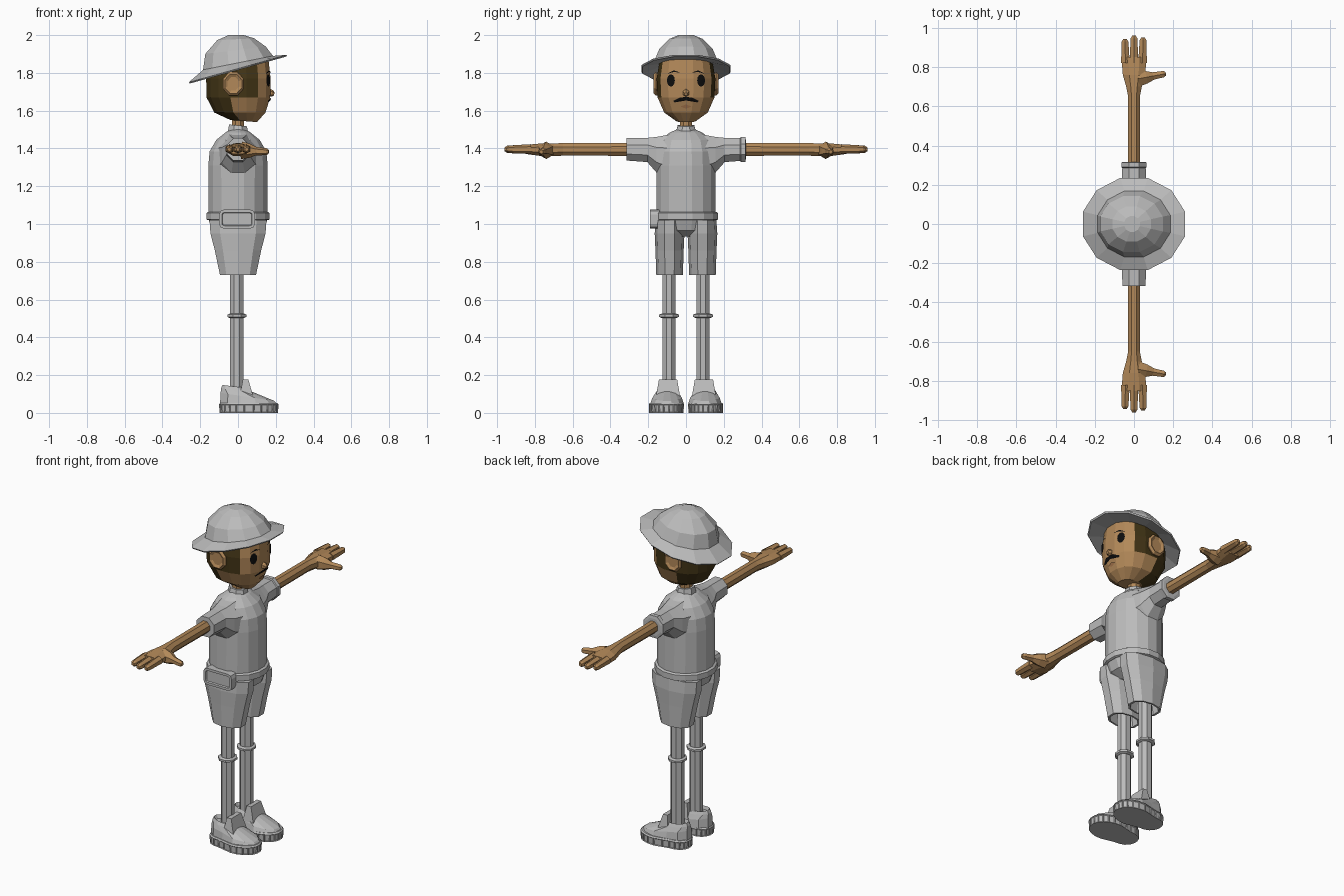
import bpy, bmesh, math
from mathutils import Matrix, Vector
from mathutils.bvhtree import BVHTree

if "Cube" in bpy.data.objects:
    bpy.data.objects.remove(bpy.data.objects["Cube"])


def material(name, rgb):
    m = bpy.data.materials.new(name)
    m.diffuse_color = (*rgb, 1)
    m.use_nodes = True
    m.node_tree.nodes["Principled BSDF"].inputs["Base Color"].default_value = m.diffuse_color
    return m


GREY = material("grey", (0.5, 0.5, 0.5))
SKIN = material("skin", (0.45, 0.25, 0.10))
HAIR = material("dark_brown_hair", (0.055, 0.035, 0.008))
BLACK = material("black", (0.004, 0.004, 0.004))
LIPS = material("lips", (0.36, 0.17, 0.07))


def loft(bm, rings, n=8, M=Matrix(), pw=1.0):
    """Skin over rings (cx, z, rx, ry, slope); flat sides face the axes."""
    k, prev = 1 / math.cos(math.pi / n), None
    p = lambda v: math.copysign(abs(v) ** pw, v)
    for cx, z, rx, ry, sl in rings:
        ring = []
        for i in range(n):
            a = (i + 0.5) * math.tau / n
            x, y = rx * p(math.cos(a)) * k, ry * p(math.sin(a)) * k
            ring.append(bm.verts.new(M @ Vector((cx + x, y, z + sl * x))))
        if prev:
            for i in range(n):
                j = (i + 1) % n
                bm.faces.new((prev[i], prev[j], ring[j], ring[i]))
        else:
            bm.faces.new(ring[::-1])
        prev = ring
    bm.faces.new(prev)


def tube(bm, a, b, steps, n=6):
    """Straight limb from a to b with (fraction, radius) steps."""
    a, b = Vector(a), Vector(b)
    M = Matrix.Translation(a) @ (b - a).to_track_quat('Z', 'Y').to_matrix().to_4x4()
    loft(bm, [(0, t * (b - a).length, r, r, 0) for t, r in steps], n, M)


def finish(bm, name, *mats, fix=True):
    if fix:
        bmesh.ops.recalc_face_normals(bm, faces=bm.faces[:])
    me = bpy.data.meshes.new(name)
    bm.to_mesh(me)
    bm.free()
    for m in mats:
        me.materials.append(m)
    ob = bpy.data.objects.new(name, me)
    bpy.context.collection.objects.link(ob)


def lofted(name, mat, rings, n=8, M=Matrix(), pw=1.0):
    bm = bmesh.new()
    loft(bm, rings, n, M, pw)
    finish(bm, name, mat)


# Hat: tilted brim and faceted crown
lofted("hat", GREY, [
    (0, 1.84, .15, .14, .2), (0, 1.815, .255, .23, .279), (0, 1.823, .26, .235, .279),
    (0, 1.853, .185, .168, .2), (-.013, 1.92, .16, .142, .12),
    (-.012, 1.978, .098, .09, .05), (-.01, 2.0, .04, .04, 0)], 12)

# Head: hair coloured by position
bm = bmesh.new()
loft(bm, [(.03, 1.545, .07, .05, -.08), (.01, 1.59, .135, .115, 0), (.002, 1.67, .168, .15, 0),
          (.002, 1.77, .17, .155, 0), (0, 1.855, .16, .14, .15)], 16, pw=.85)
bmesh.ops.recalc_face_normals(bm, faces=bm.faces[:])
for f in bm.faces:
    c = f.calc_center_median()
    f.material_index = int(c.x < -.015 or (c.x < .1 and c.z > 1.69))
head_tree = BVHTree.FromBMesh(bm)
finish(bm, "head", SKIN, HAIR)


def decal(name, mat, pts):
    """Thin plate of (y, z) points laid on the face."""
    bm = bmesh.new()

    def put(y, z):
        hit = head_tree.ray_cast(Vector((1, y, z)), Vector((-1, 0, 0)))[0]
        return bm.verts.new(hit + Vector((.006, 0, 0)))
    mid = put(sum(q[0] for q in pts) / len(pts), sum(q[1] for q in pts) / len(pts))
    vs = [put(*q) for q in pts]
    for i in range(len(vs)):
        f = bm.faces.new((mid, vs[i], vs[(i + 1) % len(vs)]))
        f.normal_update()
        if f.normal.x < 0:
            f.normal_flip()
    finish(bm, name, mat, fix=False)


# Face details
for s, side in ((1, "left"), (-1, "right")):
    decal(side + "_eye", BLACK, [(s * .08 + .021 * math.cos(i * math.tau / 12),
                                  1.76 + .033 * math.sin(i * math.tau / 12)) for i in range(12)])
    decal(side + "_eyebrow", BLACK, [(s * .03, 1.802), (s * .065, 1.814), (s * .1, 1.795), (s * .065, 1.806)])
    decal(side + "_moustache", BLACK, [(0, 1.672), (s * .03, 1.67), (s * .067, 1.652),
                                       (s * .06, 1.644), (0, 1.654)])
decal("mouth", LIPS, [(.03, 1.622), (0, 1.633), (-.03, 1.622), (0, 1.611)])
bm = bmesh.new()
tube(bm, (.15, 0, 1.70), (.192, 0, 1.688), [(0, .018), (.7, .016), (1, .008)])
finish(bm, "nose", SKIN)

# Neck, collar and shirt body
lofted("neck", SKIN, [(0, 1.48, .033, .033, 0), (0, 1.58, .033, .033, 0)])
lofted("collar", GREY, [(0, 1.48, .055, .055, 0), (0, 1.522, .047, .044, -.1), (0, 1.522, .036, .036, -.1)])
lofted("shirt", GREY, [
    (0, 1.02, .155, .157, 0), (0, 1.31, .157, .157, 0), (0, 1.385, .15, .152, 0),
    (0, 1.445, .115, .135, 0), (0, 1.485, .066, .085, 0), (0, 1.502, .035, .045, 0)], 16)

# Belt and side pouch
lofted("belt", GREY, [(0, 1.02, .16, .16, 0), (0, 1.024, .168, .17, 0),
                      (0, 1.058, .168, .17, 0), (0, 1.064, .158, .16, 0)], 16)
bm = bmesh.new()
bmesh.ops.create_cube(bm, size=1, matrix=Matrix.Translation((-.005, -.165, 1.026)) @ Matrix.Diagonal((.19, .05, .1, 1)))
bmesh.ops.bevel(bm, geom=[e for e in bm.edges if abs(e.verts[0].co.y - e.verts[1].co.y) > .01],
                offset=.025, segments=2, affect='EDGES', profile=.5)
front = [min(bm.faces, key=lambda f: f.calc_center_median().y)]
bmesh.ops.inset_region(bm, faces=front, thickness=.015, depth=0)
bmesh.ops.inset_region(bm, faces=front, thickness=.004, depth=-.008)
finish(bm, "belt_pouch", GREY)

# Shorts seat
lofted("shorts_seat", GREY, [(0, .935, .08, .10, 0), (0, .965, .135, .148, 0), (0, 1.03, .158, .158, 0)], 16)

for s, side in ((1, "left_"), (-1, "right_")):
    side_map = Matrix(((0, 1, 0, 0), (0, 0, s, 0), (1, 0, 0, 0), (0, 0, 0, 1)))  # local z runs sideways

    # Ear
    lofted(side + "ear", SKIN, [(1.73, .12, .045, .035, 0), (1.742, .16, .062, .055, 0),
                                (1.742, .172, .05, .045, 0), (1.742, .164, .035, .03, 0)], 8,
           Matrix.Translation((-.025, 0, 0)) @ side_map)

    # Sleeve
    lofted(side + "sleeve", GREY, [(1.35, .08, .125, .11, 0), (1.366, .155, .095, .085, 0),
                                   (1.392, .205, .064, .062, 0), (1.395, .315, .059, .059, 0)], 8, side_map)

    # Arm, palm, fingers and thumb
    bm = bmesh.new()
    loft(bm, [(1.395, .30, .034, .031, 0), (1.395, .65, .033, .03, 0), (1.393, .70, .034, .04, 0),
              (1.393, .76, .034, .057, 0), (1.395, .85, .024, .064, 0)], 8, side_map)
    for x, tip in ((-.046, .942), (0, .96), (.046, .95)):
        tube(bm, (x * .95, s * .82, 1.397), (x, s * tip, 1.395), [(0, .022), (.6, .019), (.9, .017), (1, .009)])
    tube(bm, (.02, s * .74, 1.39), (.162, s * .766, 1.382), [(0, .04), (.3, .032), (.55, .019), (.92, .016), (1, .009)])
    finish(bm, side + "arm_and_hand", SKIN)

    # Shorts leg with hollow hem
    at = lambda x, y: Matrix.Translation((x, s * y, 0))
    lofted(side + "shorts_leg", GREY, [
        (0, .80, .07, .05, 0), (0, .73, .082, .058, 0), (0, .73, .095, .067, 0),
        (0, .86, .122, .071, 0), (0, .95, .145, .075, 0), (0, 1.02, .15, .07, 0)], 10, at(0, .087), .9)

    # Shin with knee ring
    lofted(side + "shin", GREY, [(0, .09, .036, .034, 0), (0, .85, .036, .034, 0)], 8, at(-.006, .09))
    lofted(side + "knee_ring", GREY, [(0, .503, .04, .04, 0), (0, .508, .05, .052, 0),
                                      (0, .52, .05, .052, 0), (0, .525, .04, .04, 0)], 8, at(-.006, .09))

    # Sole with waisted outline and row of treads
    def waist(bm):
        for v in bm.verts:
            if v.co.z < .1:
                d = v.co.y - s * .104
                v.co.y = s * .104 + d * (1 - .2 * math.exp(-((v.co.x + .0) / .06) ** 2))
    bm = bmesh.new()
    loft(bm, [(.057, 0, .155, .094, 0), (.057, .045, .157, .096, 0), (.057, .053, .15, .09, 0)], 24, at(0, .104), .9)
    waist(bm)
    bmesh.ops.recalc_face_normals(bm, faces=bm.faces[:])
    sides = [f for f in bm.faces if abs(f.normal.z) < .3]
    bmesh.ops.inset_individual(bm, faces=sides, thickness=.006, depth=-.004)
    finish(bm, side + "sole", GREY)

    # Shoe upper and tongue
    bm = bmesh.new()
    loft(bm, [(.055, .048, .15, .09, 0), (.05, .085, .142, .08, -.15), (-.01, .122, .08, .052, -.1),
              (-.02, .14, .062, .042, -.12), (-.02, .122, .05, .034, -.1)], 12, at(0, .1))
    waist(bm)
    finish(bm, side + "shoe", GREY)
    lofted(side + "shoe_tongue", GREY, [(.045, .09, .025, .045, 0), (.04, .178, .01, .034, 0)], 4, at(0, .095), .01)

# Rolled cuff on one sleeve
lofted("sleeve_cuff", GREY, [(1.395, .285, .058, .058, 0), (1.395, .29, .066, .064, 0),
                             (1.395, .314, .066, .064, 0), (1.395, .317, .05, .05, 0)], 8,
       Matrix(((0, 1, 0, 0), (0, 0, 1, 0), (1, 0, 0, 0), (0, 0, 0, 1))))
